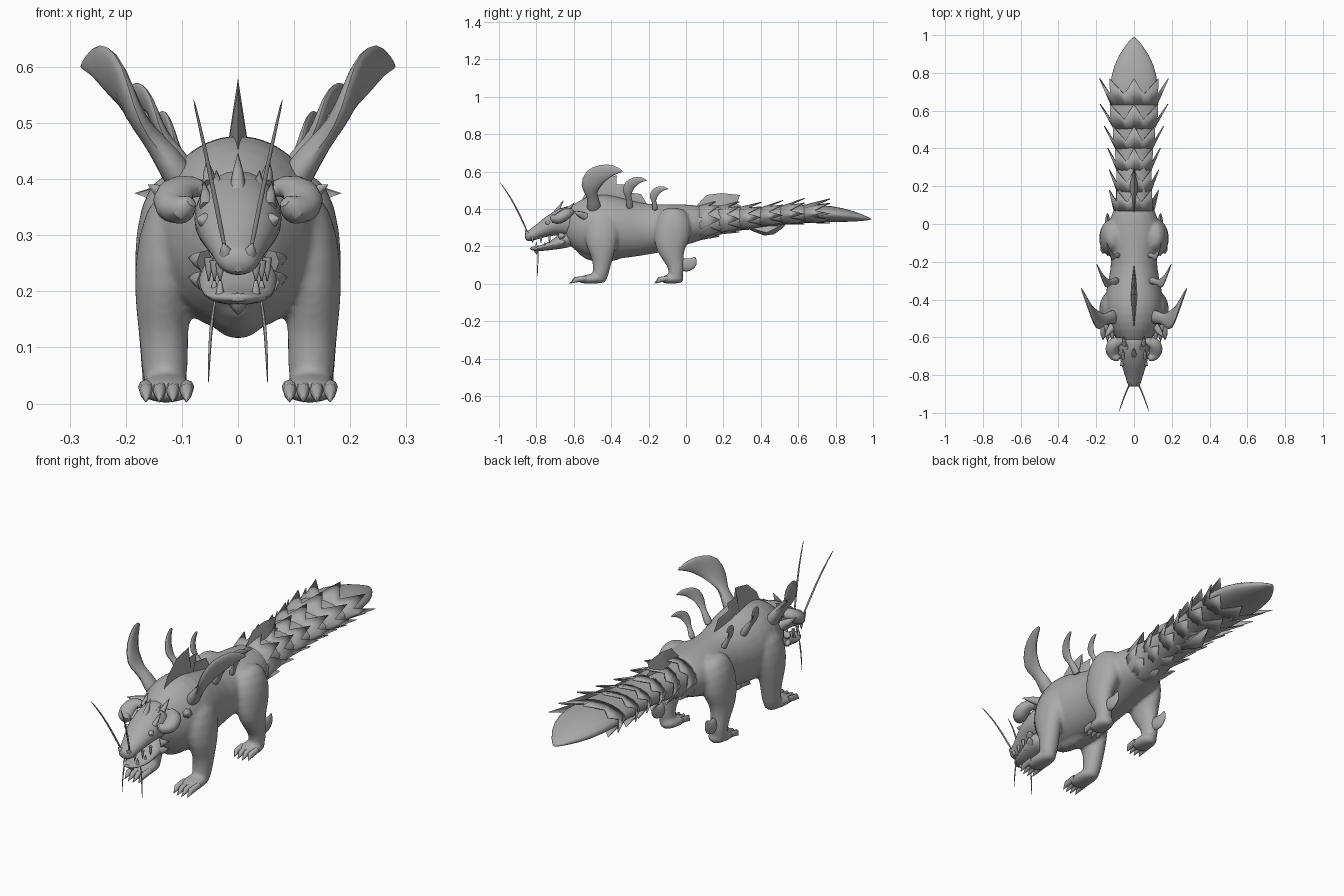
import bpy, bmesh, math
from mathutils import Vector

cube = bpy.data.objects.get("Cube")
if cube:
    bpy.data.objects.remove(cube)

hide = bpy.data.materials.new("grey hide")
hide.use_nodes = True
GREY = (0.4, 0.4, 0.4, 1)
hide.diffuse_color = GREY
hide.node_tree.nodes["Principled BSDF"].inputs["Base Color"].default_value = GREY
SIDES = (("left", 1), ("right", -1))


def finish(name, bm, angle=40, subsurf=0, thick=0):
    bmesh.ops.recalc_face_normals(bm, faces=bm.faces)
    mesh = bpy.data.meshes.new(name)
    bm.to_mesh(mesh)
    bm.free()
    mesh.materials.append(hide)
    ob = bpy.data.objects.new(name, mesh)
    bpy.context.collection.objects.link(ob)
    if thick:
        ob.modifiers.new("thickness", "SOLIDIFY").thickness = thick
    if subsurf:
        mod = ob.modifiers.new("rounding", "SUBSURF")
        mod.levels = mod.render_levels = subsurf
    bpy.ops.object.select_all(action="DESELECT")
    ob.select_set(True)
    bpy.context.view_layer.objects.active = ob
    bpy.ops.object.shade_smooth_by_angle(angle=math.radians(angle))
    return ob


def loft(name, rows, n=12, s=1, subsurf=1, angle=60):
    """Skin elliptical sections (x, y, z, half width, half depth) along a path."""
    bm = bmesh.new()
    pts = [Vector((r[0] * s, r[1], r[2])) for r in rows]
    rings = []
    for i, r in enumerate(rows):
        t = (pts[min(i + 1, len(pts) - 1)] - pts[max(i - 1, 0)]).normalized()
        u = Vector((1, 0, 0))
        u = (u - t * u.dot(t)).normalized()
        v = t.cross(u)
        ring = []
        for k in range(n):
            a = math.tau * k / n
            ring.append(bm.verts.new(pts[i] + u * r[3] * math.cos(a) + v * r[4] * math.sin(a)))
        rings.append(ring)
    for a, b in zip(rings, rings[1:]):
        for k in range(n):
            bm.faces.new((a[k], a[(k + 1) % n], b[(k + 1) % n], b[k]))
    bm.faces.new(rings[0])
    bm.faces.new(rings[-1])
    return finish(name, bm, angle, subsurf)


def spike(name, base, tip, r, s=1, n=6):
    """Straight pointed cone for claws, teeth and brow thorns."""
    mid = [(a + b) / 2 for a, b in zip(base, tip)]
    loft(name, [(*base, r, r), (*mid, r * .65, r * .65), (*tip, .001, .001)], n, s, 0, 80)


def fin(name, outline, half):
    """Blade in the middle plane, thickest low at its centre."""
    bm = bmesh.new()
    rim = [bm.verts.new((0, y, z)) for y, z in outline]
    cy = sum(p[0] for p in outline) / len(outline)
    cz = min(p[1] for p in outline) * .6 + sum(p[1] for p in outline) / len(outline) * .4
    for x in (half, -half):
        c = bm.verts.new((x, cy, cz))
        for k in range(len(rim)):
            bm.faces.new((rim[k], rim[(k + 1) % len(rim)], c))
    finish(name, bm, 50)


# Trunk, chest keel and tail core, fused with the legs further down
TAIL = [(0, .315, .14, .11), (.1, .33, .10, .09), (.2, .345, .092, .075), (.35, .35, .095, .055),
        (.5, .365, .11, .05), (.65, .375, .13, .05), (.78, .375, .13, .045), (.9, .36, .085, .03),
        (.995, .345, .004, .003)]
trunk = loft("body", [(0, -.66, .31, .05, .07), (0, -.60, .31, .10, .125), (0, -.53, .305, .145, .17),
                      (0, -.44, .305, .163, .185), (0, -.34, .295, .15, .165), (0, -.22, .29, .12, .14),
                      (0, -.12, .30, .13, .13), (0, -.03, .315, .145, .115), (0, .06, .325, .12, .10),
                      (0, .12, .33, .09, .08)], 16)
flesh = [loft("chest_keel", [(0, -.58, .24, .05, .06), (0, -.51, .19, .07, .08), (0, -.42, .18, .06, .075),
                             (0, -.32, .20, .05, .06)], 12)]
loft("tail", [(0, *r) for r in TAIL], 16)


def tail_at(y):
    for a, b in zip(TAIL, TAIL[1:]):
        if y <= b[0]:
            f = (y - a[0]) / (b[0] - a[0])
            return [p + (q - p) * f for p, q in zip(a[1:], b[1:])]


# Overlapping collars of large pointed scales, longest at the sides and top
for row, y in enumerate((.07, .17, .28, .39, .50, .63)):
    length = .11 + row * .006
    n = 8
    zc, rx, rz = tail_at(y)
    ze, ex, ez = tail_at(min(y + length, .78))
    bm = bmesh.new()
    base, edge = [], []
    for k in range(2 * n):
        a = math.tau * k / (2 * n)
        point = k % 2 == 0
        side = 1.42 if point else 1.06
        rise = side
        if math.sin(a) > .1 and point:
            rise = 1.4 + row * .08
        elif math.sin(a) < -.1:
            rise = 1.15
        back = length * (1 if point else .4)
        base.append(bm.verts.new((rx * .97 * math.cos(a), y, zc + rz * .97 * math.sin(a))))
        edge.append(bm.verts.new((ex * side * math.cos(a), y + back, ze + ez * rise * math.sin(a))))
    for k in range(2 * n):
        j = (k + 1) % (2 * n)
        bm.faces.new((base[k], base[j], edge[j], edge[k]))
    finish("tail_scale_row_%d" % (row + 1), bm, 50, 0, .005)

# Middle crests
fin("back_crest", [(-.57, .42), (-.53, .50), (-.46, .56), (-.37, .58), (-.38, .53), (-.31, .53),
                   (-.32, .49), (-.24, .48), (-.20, .41), (-.38, .40)], .022)
fin("tail_top_crest", [(.04, .40), (.11, .475), (.19, .485), (.29, .475), (.27, .43), (.32, .40), (.18, .38)], .025)
fin("tail_lower_fin", [(.30, .31), (.36, .28), (.42, .258), (.47, .265), (.52, .30), (.54, .33), (.42, .34)], .045)

# Skull with snout, and lower jaw
loft("head", [(0, -.862, .25, .022, .018), (0, -.845, .252, .04, .03), (0, -.80, .272, .048, .036),
              (0, -.75, .30, .07, .05), (0, -.69, .325, .082, .07), (0, -.63, .335, .082, .09),
              (0, -.57, .33, .07, .09)], 12)
loft("lower_jaw", [(0, -.835, .19, .014, .008), (0, -.81, .187, .046, .013), (0, -.75, .193, .066, .018),
                   (0, -.68, .22, .075, .035), (0, -.61, .25, .07, .06)], 12)
spike("chin_point", (0, -.80, .185), (0, -.80, .158), .02)
spike("brow_point", (0, -.70, .375), (0, -.655, .445), .016)
spike("nose_horn", (0, -.80, .29), (0, -.78, .325), .016)

for side, s in SIDES:
    # Drooping curled cheek horns
    loft(side + "_curled_horn", [(.04, -.62, .375, .025, .025), (.085, -.615, .39, .034, .026),
                                 (.118, -.64, .375, .04, .032), (.115, -.68, .345, .04, .034),
                                 (.098, -.71, .345, .026, .026), (.08, -.718, .365, .012, .012)], 12, s)
    # Eye, nostril, brow thorns, cheek thorns
    spike(side + "_eye", (.055, -.735, .325), (.073, -.752, .33), .017, s, 8)
    spike(side + "_nostril", (.02, -.845, .265), (.026, -.862, .285), .014, s)
    for k, (x, y, z) in enumerate([(.035, -.68, .37), (.055, -.71, .35), (.05, -.64, .39)]):
        spike("%s_brow_thorn_%d" % (side, k + 1), (x, y, z), (x * 1.1, y + .045, z + .045), .014, s)
    for k, z in enumerate((.22, .255)):
        spike("%s_cheek_thorn_%d" % (side, k + 1), (.06, -.67, z), (.088, -.645, z + .005), .02, s)
    # Teeth in both jaws
    for k in range(3):
        y, x = -.82 + k * .045, .032 + k * .01
        spike("%s_upper_tooth_%d" % (side, k + 1), (x, y, .25 + k * .005), (x, y, .218), .009, s)
        spike("%s_lower_tooth_%d" % (side, k + 1), (x, y + .02, .195), (x, y + .02, .225), .008, s)
    # Whiskers
    loft(side + "_upper_whisker", [(.02, -.84, .26, .005, .005), (.04, -.885, .36, .005, .005),
                                   (.06, -.935, .46, .004, .004), (.081, -1, .55, .002, .002)], 6, s)
    loft(side + "_lower_whisker", [(.04, -.79, .19, .004, .004), (.05, -.792, .13, .004, .004),
                                   (.053, -.795, .025, .001, .001)], 6, s)

    # Legs, feet and claws
    flesh.append(loft(side + "_front_leg", [
        (.10, -.44, .38, .05, .07), (.122, -.445, .29, .062, .105), (.135, -.455, .20, .054, .085),
        (.133, -.445, .13, .046, .055), (.13, -.455, .07, .044, .046), (.13, -.46, .015, .04, .04)], 12, s))
    flesh.append(loft(side + "_hind_leg", [
        (.09, -.06, .41, .05, .06), (.112, -.065, .34, .07, .10), (.125, -.075, .25, .064, .105),
        (.135, -.085, .18, .05, .08), (.138, -.06, .12, .04, .05), (.138, -.05, .07, .037, .043),
        (.135, -.06, .015, .036, .038)], 12, s))
    for part, heel in (("front", -.42), ("hind", -.01)):
        long = 1 if part == "front" else .78
        x = .128
        flesh.append(loft("%s_%s_foot" % (side, part), [
            (x, heel, .025, .025, .02), (x, heel - .05 * long, .03, .047, .03),
            (x, heel - .11 * long, .026, .052, .026), (x, heel - .16 * long, .018, .048, .017)], 12, s))
        for k in range(4):
            cx = x - .036 + k * .024
            tip = heel - .21 * long + abs(k - 1.5) * .01
            loft("%s_%s_claw_%d" % (side, part, k + 1),
                 [(cx, heel - .11 * long, .03, .014, .013), (cx, heel - .17 * long, .022, .012, .015),
                  (cx, tip, .003, .001, .001)], 8, s, 0)
    # Pointed fin behind the hock
    loft(side + "_hock_fin", [(.135, -.03, .10, .02, .04), (.14, .015, .10, .018, .042),
                              (.14, .042, .115, .008, .03), (.14, .05, .145, .002, .004)], 8, s)

    # Three pairs of hooked back horns, each with a knobbed stem and a broad blade
    big = [(.09, -.49, .38, .036, .05), (.13, -.495, .445, .026, .035), (.16, -.505, .48, .018, .03),
           (.185, -.515, .515, .02, .06), (.207, -.495, .57, .015, .068), (.235, -.44, .598, .013, .05),
           (.258, -.385, .612, .010, .03), (.282, -.335, .60, .002, .002)]
    loft(side + "_large_back_horn", big, 8, s)
    for label, base, scale, lean in (("middle", (.085, -.30, .40), .60, 1), ("small", (.08, -.165, .39), .46, .75)):
        rows = [(base[0] + (r[0] - .09) * scale * lean, base[1] + (r[1] + .49) * scale,
                 base[2] + (r[2] - .38) * scale * 1.15, r[3] * scale, r[4] * scale * .85) for r in big]
        loft("%s_%s_back_horn" % (side, label), rows, 8, s)
    spike(side + "_shoulder_spur", (.11, -.54, .36), (.16, -.605, .39), .024, s)

# Fuse trunk, legs and feet into one smooth skin
bpy.ops.object.select_all(action="DESELECT")
for ob in [trunk] + flesh:
    ob.select_set(True)
bpy.context.view_layer.objects.active = trunk
bpy.ops.object.join()
skin = trunk.modifiers.new("fuse", "REMESH")
skin.mode = "VOXEL"
skin.voxel_size = .008
skin.use_smooth_shade = True
soften = trunk.modifiers.new("soften", "SMOOTH")
soften.factor = .5
soften.iterations = 8
